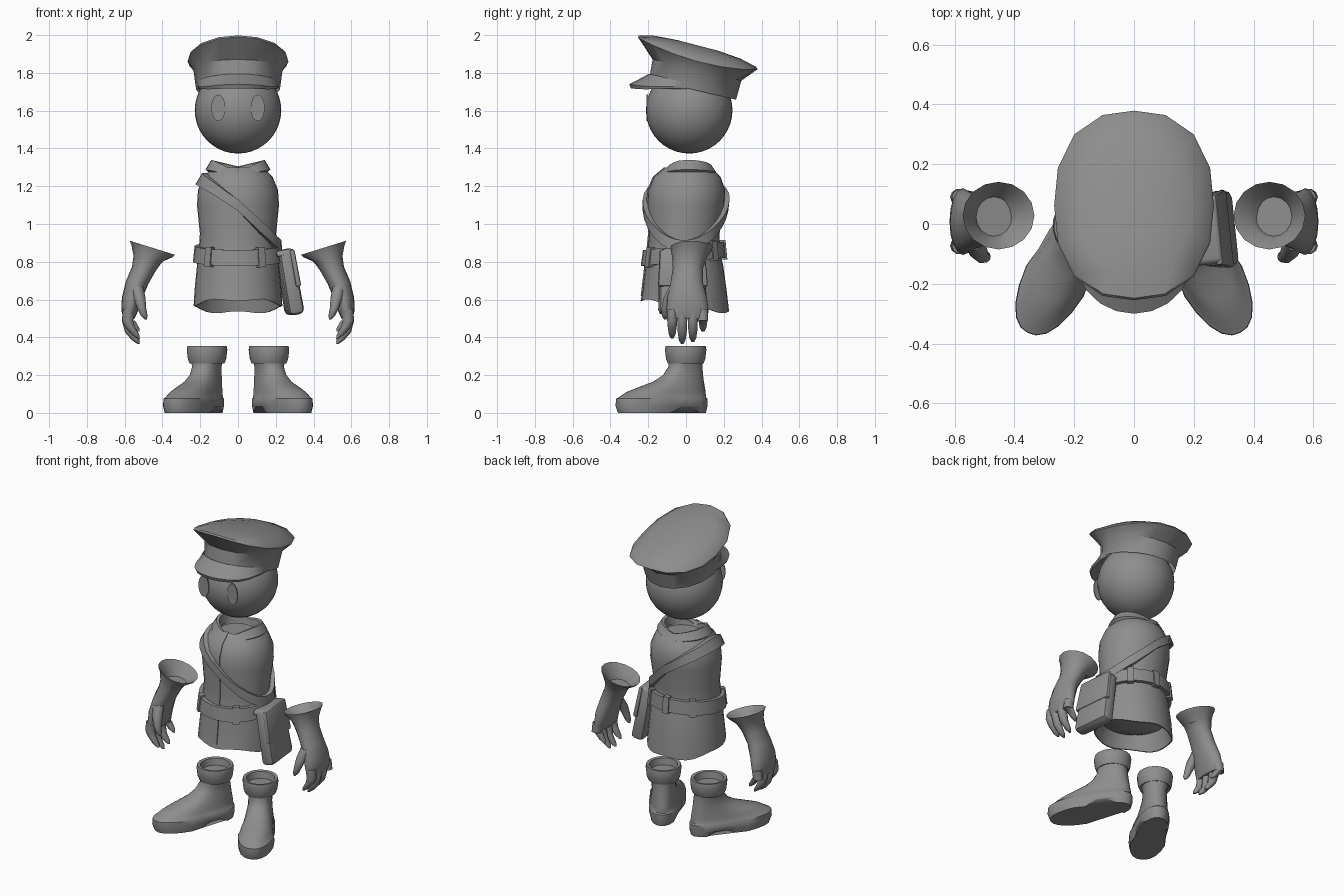
import bpy, bmesh
from math import sin, cos, pi, radians
from mathutils import Matrix, Vector

cube = bpy.data.objects.get("Cube")
if cube:
    bpy.data.objects.remove(cube)

grey = bpy.data.materials.new("plain_grey")
grey.use_nodes = True
grey.diffuse_color = (0.27, 0.27, 0.27, 1)
grey.node_tree.nodes["Principled BSDF"].inputs["Base Color"].default_value = grey.diffuse_color


def finish(name, bm, matrix=None, angle=40):
    if matrix:
        bm.transform(matrix)
    bmesh.ops.recalc_face_normals(bm, faces=bm.faces)
    mesh = bpy.data.meshes.new(name)
    bm.to_mesh(mesh)
    bm.free()
    mesh.materials.append(grey)
    obj = bpy.data.objects.new(name, mesh)
    bpy.context.collection.objects.link(obj)
    bpy.ops.object.select_all(action='DESELECT')
    obj.select_set(True)
    bpy.context.view_layer.objects.active = obj
    bpy.ops.object.shade_smooth_by_angle(angle=radians(angle))


def loft(name, rings, caps=(True, True), loop=False, matrix=None, angle=40):
    """Skin a list of closed cross-sections."""
    bm = bmesh.new()
    rows = [[bm.verts.new(p) for p in ring] for ring in rings]
    pairs = list(zip(rows, rows[1:])) + ([(rows[-1], rows[0])] if loop else [])
    for a, b in pairs:
        for i in range(len(a)):
            j = (i + 1) % len(a)
            bm.faces.new((a[i], a[j], b[j], b[i]))
    if caps[0] and not loop:
        bm.faces.new(rows[0])
    if caps[1] and not loop:
        bm.faces.new(rows[-1])
    finish(name, bm, matrix, angle)


def ellipse(c, rx, ry, n=16, sx=0, sy=0, power=2, sag=0):
    """Ring around c, sloped along x and y, with sides optionally lowered."""
    pts = []
    for i in range(n):
        a = 2 * pi * i / n
        ca, sa = cos(a), sin(a)
        k = (abs(ca) ** power + abs(sa) ** power) ** (-1 / power)
        x, y = rx * ca * k, ry * sa * k
        pts.append((c[0] + x, c[1] + y, c[2] + sx * x + sy * y - sag * ca * ca))
    return pts


# Head and eyes
bm = bmesh.new()
bmesh.ops.create_uvsphere(bm, u_segments=32, v_segments=20, radius=0.229)
finish("head", bm, Matrix.Translation((0, 0.017, 1.602)))
for side, label in ((1, "left"), (-1, "right")):
    bm = bmesh.new()
    bmesh.ops.create_cone(bm, cap_ends=True, segments=24, radius1=1, radius2=1, depth=1)
    finish(label + "_eye", bm, Matrix.Translation((side * 0.104, -0.205, 1.615))
           @ Matrix.Diagonal((0.037, 0.006, 0.07, 1)) @ Matrix.Rotation(pi / 2, 4, 'X'))

# Cap: band, flared crown and gently domed top
loft("cap_band_and_crown", [
    ellipse((0, 0.035, 1.712), 0.222, 0.23, sy=-0.235),
    ellipse((0, 0.058, 1.815), 0.236, 0.235, sy=-0.24),
    ellipse((0, 0.062, 1.905), 0.267, 0.317, sy=-0.27, power=2.4, sag=0.045),
    ellipse((0, 0.062, 1.915), 0.26, 0.31, sy=-0.27, power=2.4, sag=0.04),
    ellipse((0, 0.06, 1.936), 0.19, 0.23, sy=-0.265, power=2.2, sag=0.015),
    ellipse((0, 0.06, 1.946), 0.09, 0.11, sy=-0.26)], caps=(False, True))

# Cap visor, drooping at the sides
rings = []
for i in range(11):
    a = radians(-80 + 16 * i)
    s, c = sin(a), cos(a)
    y, z = 0.02 - 0.32 * c ** 0.7, 1.703 + 0.037 * c + 0.02 * s ** 8
    rings.append([(0.224 * s, 0.035 - 0.232 * c, 1.74 + 0.055 * c),
                  (0.217 * s, (y + 0.035 - 0.232 * c) / 2, z + 0.005 + 0.022 * c),
                  (0.215 * s, y, z),
                  (0.212 * s, y + 0.008, z - 0.006 - 0.016 * c),
                  (0.212 * s, 0.04 - 0.22 * c, 1.712 + 0.015 * c)])
loft("cap_visor", rings)

# Coat outline: height, half width, front and back
COAT = [(0.57, 0.235, -0.24, 0.228), (0.65, 0.23, -0.23, 0.215), (0.78, 0.217, -0.215, 0.197),
        (0.85, 0.208, -0.205, 0.18), (0.95, 0.202, -0.195, 0.178), (1.1, 0.217, -0.205, 0.203),
        (1.18, 0.212, -0.2, 0.208), (1.25, 0.183, -0.17, 0.183), (1.3, 0.135, -0.11, 0.135)]


def coat(a, z, off=0.0):
    """Point on the coat at an angle and a height."""
    z = min(max(z, COAT[0][0]), COAT[-1][0])
    for lo, hi in zip(COAT, COAT[1:]):
        if z <= hi[0]:
            t = (z - lo[0]) / (hi[0] - lo[0])
            w, f, b = (lo[k] + t * (hi[k] - lo[k]) for k in (1, 2, 3))
            return Vector(((w + off) * cos(a), (f + b) / 2 + ((b - f) / 2 + off) * sin(a), z))


def band(name, angles, middle, half, off, loop=False):
    """Strip of cloth lying on the coat."""
    rings = []
    for a in angles:
        z = middle(a)
        rings.append([coat(a, z + s * half, o)
                      for s, o in ((-1, -0.01), (-1, off), (1, off), (1, -0.01))])
    loft(name, rings, loop=loop)


N = 32
TURN = [2 * pi * i / N for i in range(N)]

# Coat with a wavy hem, closed inside
rings = [[coat(a, row[0]) for a in TURN] for row in COAT]
for a, p in zip(TURN, rings[0]):
    p.z += -0.035 * sin(a) + 0.008 * sin(5 * a) - 0.005
inner_hem = [Vector((p.x * 0.97, p.y * 0.97, p.z)) for p in rings[0]]
inside = [ellipse((0, 0, 0.64), 0.06, 0.06, N), ellipse((0, 0, 0.65), 0.14, 0.13, N),
          ellipse((0, 0, 0.68), 0.2, 0.195, N)]
neck = [ellipse((0, 0.012, 1.265), 0.12, 0.1, N)]
loft("coat", inside + [inner_hem] + rings + neck)

# Front overlap of the coat
edge = [radians(d) for d in (-97, -92, -87)]
rings = []
for z in [0.62] + [row[0] for row in COAT[1:]]:
    rings.append([coat(a, z, o) for a, o in zip(edge + edge[::-1],
                                               (0.001, 0.006, 0.006, -0.01, -0.01, -0.01))])
loft("coat_front_overlap", rings)

# Folded collar, open at the front and peaked over the shoulders
rings = []
for i in range(25):
    a = radians(-84 + 348 * i / 24)
    lift = 0.034 * abs(cos(a)) - 0.025 * max(0, -sin(a)) ** 4
    rings.append([(r * cos(a), 0.014 + r * 0.87 * sin(a), z + lift * k)
                  for r, z, k in ((0.115, 1.26, 0.5), (0.124, 1.3, 1), (0.142, 1.305, 1),
                                  (0.172, 1.268, 0.6), (0.15, 1.25, 0.5))])
loft("collar", rings)


# Belt with its loops
def belt_height(a):
    return 0.842 + 0.022 * sin(a)


band("belt", TURN, belt_height, 0.042, 0.024, loop=True)
for k, d in enumerate((-132, -58, 48, 90, 132)):
    band("belt_loop_%d" % (k + 1), [radians(d + e) for e in (-5, 0, 5)], belt_height, 0.052, 0.03)


# Shoulder strap running diagonally round the body, steeper towards the hip
def strap_height(a):
    z = 1.1
    for _ in range(30):
        x = coat(a, z).x
        z += 0.5 * (1.1 - (1.05 if x > 0 else 0.75) * x - z)
    return z


band("shoulder_strap", TURN, strap_height, 0.03, 0.026, loop=True)


# Satchel hanging on the left hip
def rounded_box(name, size, taper, matrix, bevel):
    bm = bmesh.new()
    bmesh.ops.create_cube(bm, size=1, matrix=Matrix.Diagonal((*size, 1)))
    for v in bm.verts:
        if v.co.z > 0:
            v.co.y *= taper
            v.co.x *= taper
    bmesh.ops.bevel(bm, geom=bm.edges[:], offset=bevel, segments=2, affect='EDGES', profile=0.5)
    finish(name, bm, matrix)


hang = (Matrix.Translation((0.272, -0.02, 0.69)) @ Matrix.Rotation(radians(6), 4, 'Z')
        @ Matrix.Rotation(radians(-10), 4, 'Y'))
rounded_box("satchel", (0.085, 0.26, 0.345), 0.9, hang, 0.028)
rounded_box("satchel_flap", (0.03, 0.265, 0.2), 0.9, hang @ Matrix.Translation((0.032, 0, 0.072)), 0.012)
rounded_box("satchel_top", (0.1, 0.235, 0.03), 0.9, hang @ Matrix.Translation((-0.004, 0, 0.162)), 0.012)

FINGERS = [("index", -0.073, 0.395), ("middle", -0.02, 0.366), ("ring", 0.036, 0.376), ("little", 0.09, 0.43)]
# Boot outline: height, toe, heel and half width
SHOE = [(0.0, -0.398, 0.112, 0.096), (0.035, -0.412, 0.12, 0.103), (0.075, -0.41, 0.12, 0.103),
        (0.082, -0.395, 0.112, 0.097), (0.11, -0.35, 0.11, 0.09), (0.135, -0.278, 0.106, 0.083),
        (0.165, -0.19, 0.1, 0.076), (0.2, -0.13, 0.095, 0.07), (0.245, -0.095, 0.088, 0.07),
        (0.275, -0.095, 0.088, 0.078)]

for side, label in ((1, "left"), (-1, "right")):
    flip = Matrix.Diagonal((side, 1, 1, 1))

    # Glove with flared hollow cuff
    loft(label + "_glove", [
        ellipse((0.468, 0.025, 0.8), 0.06, 0.066, sx=0.2),
        ellipse((0.463, 0.03, 0.83), 0.075, 0.08, sx=0.25),
        ellipse((0.453, 0.028, 0.874), 0.12, 0.113, sx=0.31),
        ellipse((0.456, 0.027, 0.856), 0.108, 0.106, sx=0.3),
        ellipse((0.477, 0.018, 0.815), 0.076, 0.09, sx=0.2),
        ellipse((0.497, 0.01, 0.765), 0.064, 0.08, sx=0.15),
        ellipse((0.534, 0.004, 0.69), 0.06, 0.086, sx=0.1),
        ellipse((0.56, 0.006, 0.61), 0.055, 0.105),
        ellipse((0.573, 0.008, 0.54), 0.044, 0.112),
        ellipse((0.577, 0.008, 0.5), 0.03, 0.104)], matrix=flip, angle=50)
    for name, y, tip in FINGERS:
        loft("%s_%s_finger" % (label, name), [
            ellipse((0.577, y, 0.55), 0.032, 0.028, 10),
            ellipse((0.585, y, 0.49), 0.03, 0.028, 10),
            ellipse((0.572, y, tip + 0.06), 0.026, 0.025, 10),
            ellipse((0.543, y, tip + 0.02), 0.02, 0.019, 10),
            ellipse((0.527, y, tip), 0.007, 0.008, 10)], matrix=flip, angle=60)
    loft(label + "_thumb", [
        ellipse((0.535, -0.055, 0.67), 0.034, 0.034, 10),
        ellipse((0.522, -0.088, 0.61), 0.032, 0.032, 10),
        ellipse((0.51, -0.106, 0.555), 0.024, 0.025, 10),
        ellipse((0.497, -0.11, 0.515), 0.018, 0.019, 10),
        ellipse((0.488, -0.11, 0.495), 0.006, 0.007, 10)], matrix=flip, angle=60)

    # Boot: sole, upper and turned cuff, toes pointing outward
    place = flip @ Matrix.Translation((0.163, 0, 0)) @ Matrix.Rotation(radians(28), 4, 'Z')
    rings = []
    for z, front, back, w in SHOE:
        ring = []
        for x, y, _ in ellipse((0, (front + back) / 2, z), w, (back - front) / 2, 24, power=2.3):
            low = max(0, 1 - z / 0.2)
            x *= 1 + low * (0.1 if y < -0.17 else -0.06)
            arch = 0.03 if z == 0 and -0.13 < y < 0.0 else 0
            ring.append((x, y, z + arch))
        rings.append(ring)
    loft(label + "_boot", rings, matrix=place)
    loft(label + "_boot_cuff", [ellipse((0, -0.002, z), r, r * 1.05, 20) for z, r in (
        (0.27, 0.075), (0.262, 0.092), (0.285, 0.101), (0.335, 0.107),
        (0.355, 0.103), (0.352, 0.085), (0.31, 0.078))], matrix=place)
